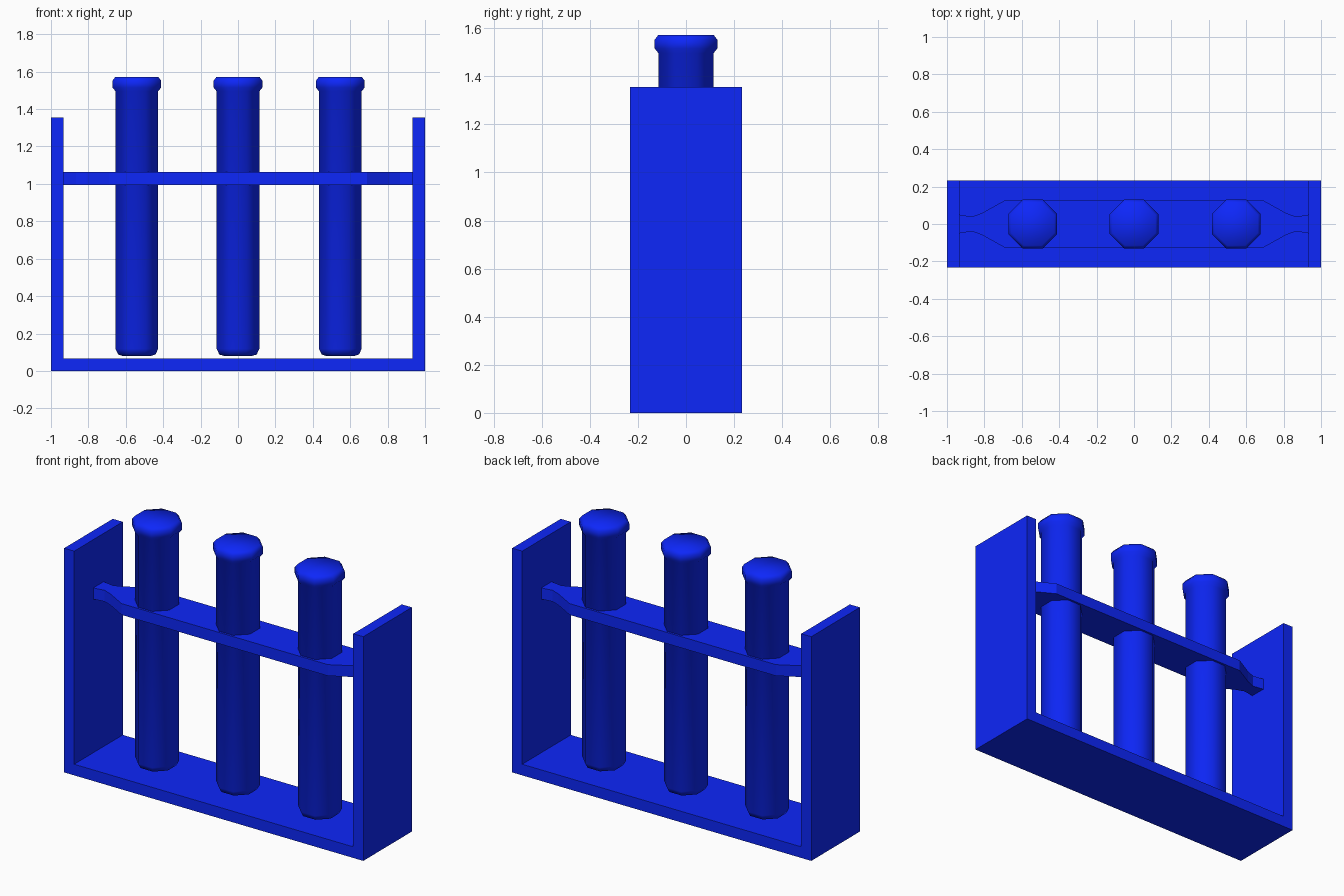
import bpy, bmesh, math

if "Cube" in bpy.data.objects:
    bpy.data.objects.remove(bpy.data.objects["Cube"])

blue = bpy.data.materials.new("blue")
blue.diffuse_color = (0.004, 0.02, 0.95, 1)
blue.use_nodes = True
blue.node_tree.nodes["Principled BSDF"].inputs["Base Color"].default_value = blue.diffuse_color


def make_object(name, bm):
    bmesh.ops.recalc_face_normals(bm, faces=bm.faces)
    mesh = bpy.data.meshes.new(name)
    bm.to_mesh(mesh)
    bm.free()
    mesh.materials.append(blue)
    ob = bpy.data.objects.new(name, mesh)
    bpy.context.collection.objects.link(ob)
    return ob


def extrude_outline(name, points, vector):
    bm = bmesh.new()
    face = bm.faces.new([bm.verts.new(p) for p in points])
    ext = bmesh.ops.extrude_face_region(bm, geom=[face], use_keep_orig=True)
    verts = [g for g in ext["geom"] if isinstance(g, bmesh.types.BMVert)]
    bmesh.ops.translate(bm, verts=verts, vec=vector)
    return make_object(name, bm)


def lathe(name, profile, x, sides):
    bm = bmesh.new()
    rings = []
    # Half-step turn puts flats on the axes; radii are measured to the flats
    grow = 1 / math.cos(math.pi / sides)
    angles = [2 * math.pi * (i + 0.5) / sides for i in range(sides)]
    for r, z in profile:
        rings.append([bm.verts.new((x + r * grow * math.cos(a), r * grow * math.sin(a), z))
                      for a in angles])
    for a, b in zip(rings, rings[1:]):
        for i in range(sides):
            j = (i + 1) % sides
            bm.faces.new((a[i], a[j], b[j], b[i]))
    bm.faces.new(rings[0])
    bm.faces.new(rings[-1])
    ob = make_object(name, bm)
    ob.data.shade_smooth()
    return ob


# U-shaped frame: base and two side walls
W, T, H, D = 1.0, 0.067, 1.355, 0.232
u = [(-W, 0), (W, 0), (W, H), (W - T, H), (W - T, T), (-W + T, T), (-W + T, H), (-W, H)]
extrude_outline("rack_frame", [(x, -D, z) for x, z in u], (0, 2 * D, 0))

# Shelf bar with necked ends
quarter = [(0.69, 0.127), (0.81, 0.06), (0.865, 0.039), (0.935, 0.05)]
right = quarter + [(x, -y) for x, y in reversed(quarter)]
outline = right + [(-x, y) for x, y in reversed(right)]
extrude_outline("tube_shelf", [(x, y, 0.995) for x, y in outline], (0, 0, 0.068))

# Test tubes with rounded foot and flared, closed lip
tube = [(0.075, 0.08), (0.1, 0.088), (0.114, 0.118), (0.114, 1.495),
        (0.13, 1.515), (0.13, 1.552), (0.115, 1.572)]
for n, x in enumerate((-0.541, 0, 0.547)):
    lathe(f"test_tube_{n + 1}", tube, x, 8)
